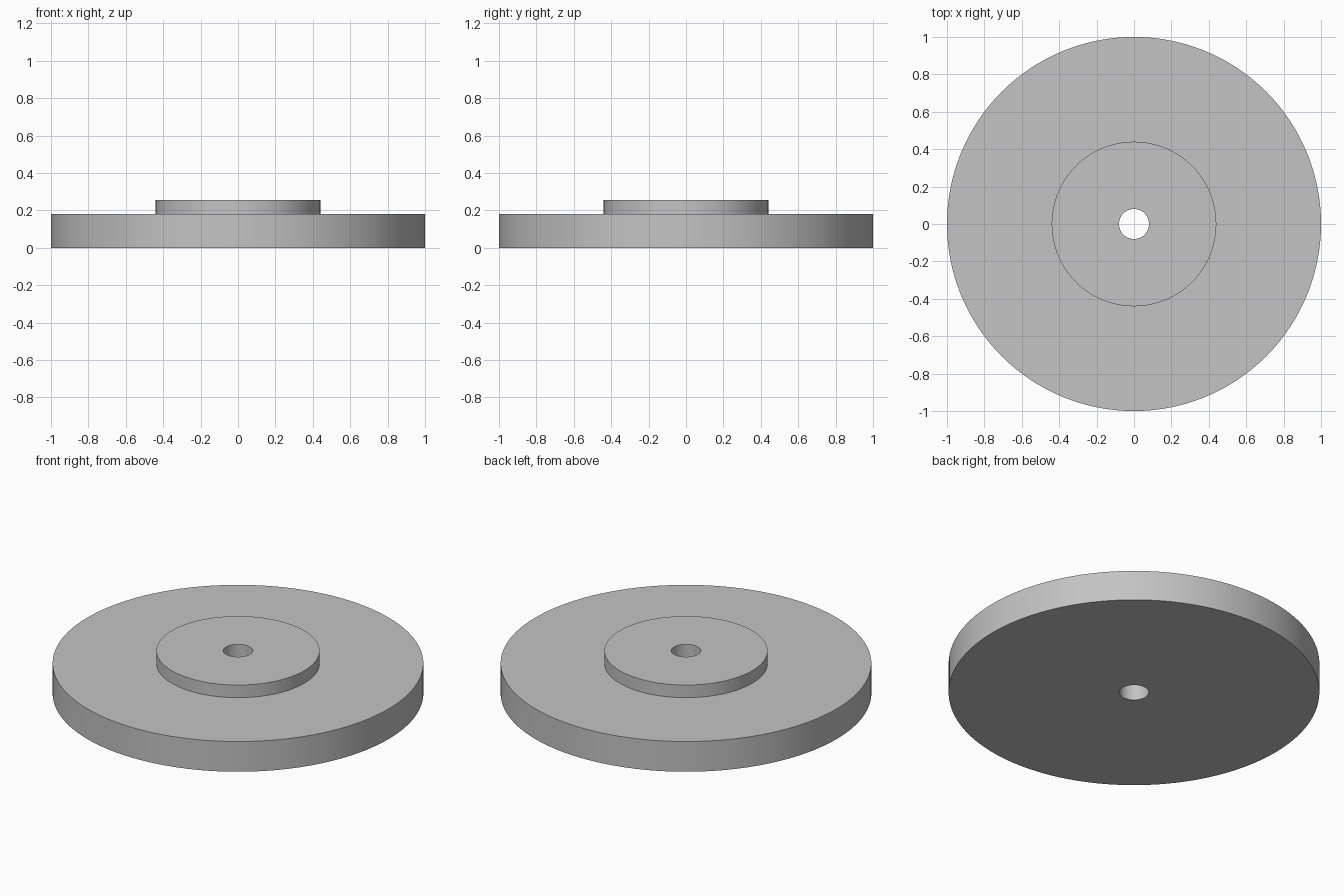
import bpy
import bmesh
import math

SEGMENTS = 128
OUTER_R, HUB_R, BORE_R = 1.0, 0.44, 0.08
DISC_TOP, HUB_TOP = 0.18, 0.255

cube = bpy.data.objects.get("Cube")
if cube:
    bpy.data.objects.remove(cube, do_unlink=True)

# Plain grey material
grey = bpy.data.materials.new("plain_grey")
grey.use_nodes = True
colour = (0.55, 0.55, 0.55, 1.0)
grey.diffuse_color = colour
grey.node_tree.nodes["Principled BSDF"].inputs["Base Color"].default_value = colour


def lathe(name, profile, material):
    """Spin a closed (radius, height) profile around the z axis."""
    bm = bmesh.new()
    verts = [bm.verts.new((r, 0, z)) for r, z in profile]
    edges = [bm.edges.new((v, verts[(i + 1) % len(verts)])) for i, v in enumerate(verts)]
    bmesh.ops.spin(bm, geom=verts + edges, cent=(0, 0, 0), axis=(0, 0, 1),
                   angle=math.tau, steps=SEGMENTS, use_merge=True)
    bmesh.ops.remove_doubles(bm, verts=bm.verts, dist=0.0001)
    bmesh.ops.recalc_face_normals(bm, faces=bm.faces)
    mesh = bpy.data.meshes.new(name)
    bm.to_mesh(mesh)
    bm.free()
    mesh.materials.append(material)
    obj = bpy.data.objects.new(name, mesh)
    bpy.context.collection.objects.link(obj)
    return obj


# Disc with a raised hub and a bore straight through
wheel = lathe("stepped_disc", [
    (BORE_R, 0), (OUTER_R, 0), (OUTER_R, DISC_TOP),
    (HUB_R, DISC_TOP), (HUB_R, HUB_TOP), (BORE_R, HUB_TOP),
], grey)

# Smooth walls, sharp rims
bpy.ops.object.select_all(action="DESELECT")
wheel.select_set(True)
bpy.context.view_layer.objects.active = wheel
bpy.ops.object.shade_smooth_by_angle(angle=math.radians(30))
